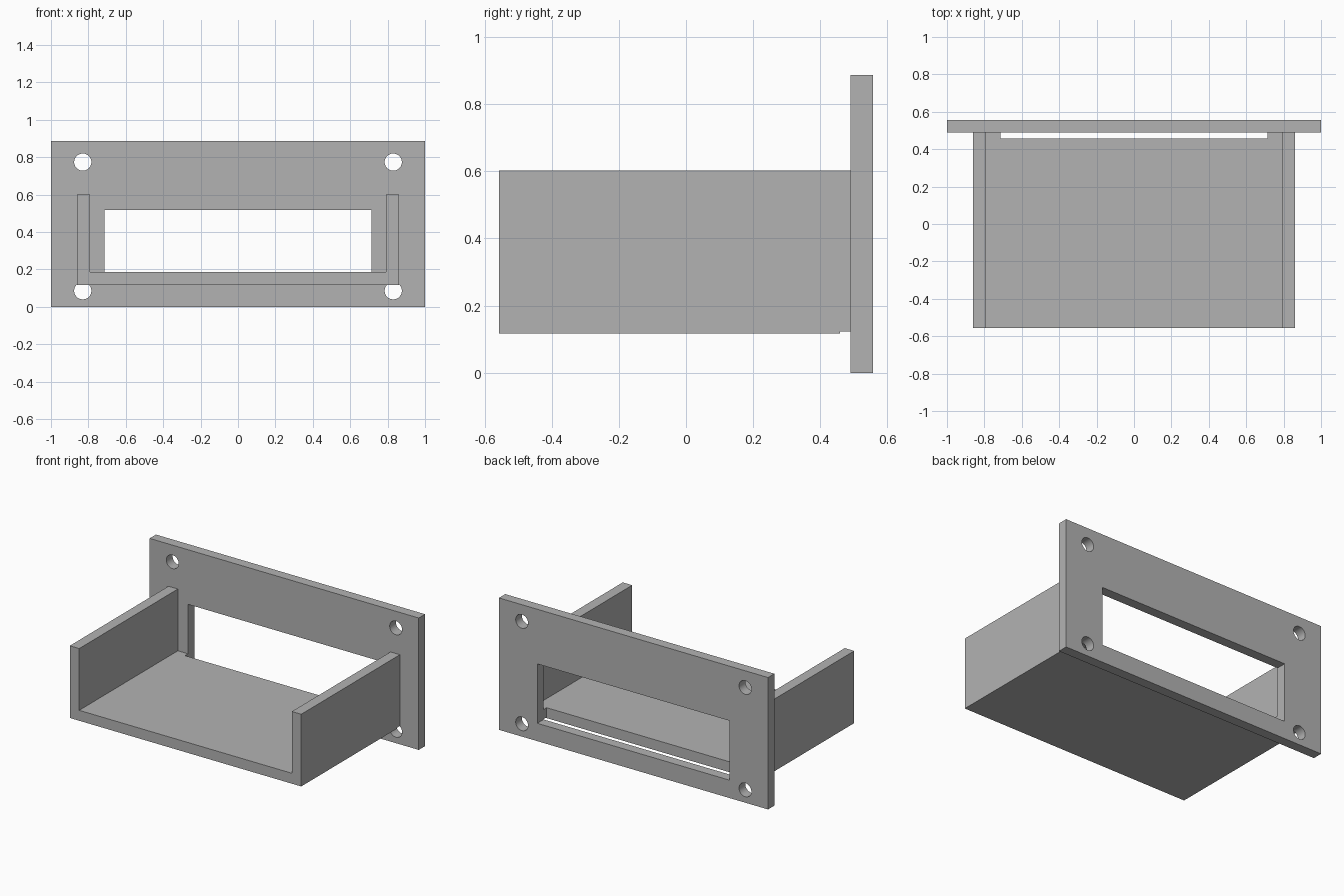
import bpy, bmesh, math
from mathutils import Matrix, Vector

cube = bpy.data.objects.get("Cube")
if cube:
    bpy.data.objects.remove(cube, do_unlink=True)

grey = bpy.data.materials.new("plain grey")
grey.use_nodes = True
colour = (0.45, 0.45, 0.45, 1)
grey.diffuse_color = colour
grey.node_tree.nodes["Principled BSDF"].inputs["Base Color"].default_value = colour

FACE, BACK, FRONT = 0.49, 0.557, -0.557   # depth of plate front, plate back, tray front
BASE, TOP, FLOOR = 0.117, 0.602, 0.187    # tray heights
OUTER, INNER = 0.86, 0.79                 # tray half widths
WINDOW, SILL, HEAD = 0.715, 0.12, 0.519   # window half width, bottom and top
RELIEF = 0.458                            # depth where the tray is relieved


def finish(name, bm):
    bmesh.ops.recalc_face_normals(bm, faces=bm.faces)
    mesh = bpy.data.meshes.new(name)
    bm.to_mesh(mesh)
    bm.free()
    mesh.materials.append(grey)
    obj = bpy.data.objects.new(name, mesh)
    bpy.context.collection.objects.link(obj)
    return obj


def box(name, low, high):
    low, high = Vector(low), Vector(high)
    bm = bmesh.new()
    bmesh.ops.create_cube(bm, size=1, matrix=Matrix.Translation((low + high) / 2)
                          @ Matrix.Diagonal((*(high - low), 1)))
    return finish(name, bm)


def rod(name, x, z, radius):
    bm = bmesh.new()
    place = Matrix.Translation((x, (FACE + BACK) / 2, z)) @ Matrix.Rotation(math.pi / 2, 4, 'X')
    bmesh.ops.create_cone(bm, cap_ends=True, segments=40, radius1=radius, radius2=radius,
                          depth=0.2, matrix=place)
    return finish(name, bm)


def cut(obj, cutters):
    for cutter in cutters:
        cutter.hide_render = True
        mod = obj.modifiers.new("cut", 'BOOLEAN')
        mod.operation, mod.solver, mod.object = 'DIFFERENCE', 'EXACT', cutter
        bpy.context.view_layer.objects.active = obj
        bpy.ops.object.modifier_apply(modifier=mod.name)
        bpy.data.objects.remove(cutter, do_unlink=True)


# Mounting plate with window and four screw holes
plate = box("mounting_plate", (-1, FACE, 0), (1, BACK, 0.886))
holes = [rod("hole_cutter", x, z, 0.046) for x in (-0.83, 0.83) for z in (0.086, 0.774)]
cut(plate, holes + [box("window_cutter", (-WINDOW, 0.3, SILL), (WINDOW, 0.7, HEAD))])

# Open U-shaped tray, extruded along its depth
half = [(OUTER, BASE), (OUTER, TOP), (INNER, TOP), (INNER, FLOOR)]
profile = half + [(-x, z) for x, z in reversed(half)]
bm = bmesh.new()
face = bm.faces.new([bm.verts.new((x, FRONT, z)) for x, z in profile])
extruded = bmesh.ops.extrude_face_region(bm, geom=[face])["geom"]
bmesh.ops.translate(bm, vec=(0, FACE - FRONT, 0),
                    verts=[v for v in extruded if isinstance(v, bmesh.types.BMVert)])
tray = finish("tray", bm)

# Slot in the floor behind the window, and shallow groove under the joint
cut(tray, [box("slot_cutter", (-WINDOW, RELIEF, 0), (WINDOW, 0.7, HEAD)),
           box("groove_cutter", (-1, RELIEF, 0), (1, 0.7, SILL + 0.003))])

# Smooth only the round hole walls
for obj in (plate, tray):
    bpy.ops.object.select_all(action='DESELECT')
    obj.select_set(True)
    bpy.context.view_layer.objects.active = obj
    bpy.ops.object.shade_smooth_by_angle(angle=math.radians(30))
